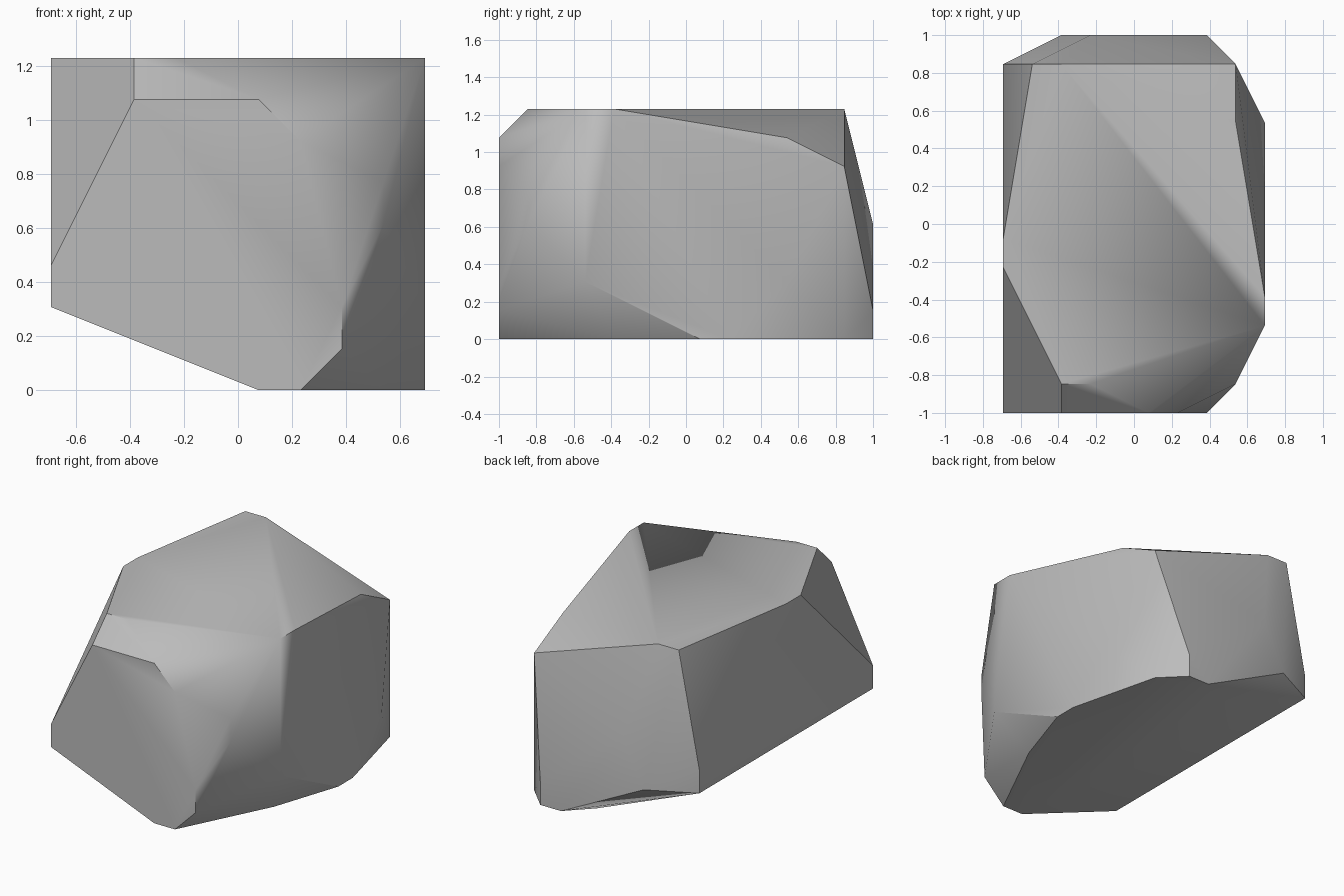
import bpy
import bmesh

cube = bpy.data.objects.get("Cube")
if cube:
    bpy.data.objects.remove(cube, do_unlink=True)

STEP = 2 / 13            # the boulder is chiselled on a coarse grid
WIDTH, DEPTH, HEIGHT = 9, 13, 8


def facet(axis, level, outline):
    """Place a flat outline on the plane where the given axis equals level."""
    points = []
    for pair in outline:
        point = list(pair)
        point.insert(axis, level)
        points.append(point)
    return points


X, Y, Z = range(3)
corners = []
# Front and back faces, as x and z
corners += facet(Y, 0, [(0, 3), (2, 7), (5, 7), (6, 6), (7, 2), (7, 1), (6, 0), (5, 0), (0, 2)])
corners += facet(Y, DEPTH, [(2, 2), (3, 4), (7, 1), (7, 0), (6, 0)])
# Top and bottom faces, as x and y
corners += facet(Z, HEIGHT, [(1, 12), (2, 12), (9, 4), (9, 3), (3, 1), (2, 1), (0, 5), (0, 6)])
corners += facet(Z, 0, [(9, 8), (9, 7), (8, 4), (8, 12), (5, 12)])
# Side faces and the shoulder beside the left one, as y and z
corners += facet(X, 0, [(12, 2), (12, 3)])
corners += facet(X, WIDTH, [(3, 2), (10, 2)])
corners += facet(X, WIDTH - 1, [(12, 6), (10, 7), (1, 5), (1, 4)])

# Wrap the facets in a convex skin and merge its coplanar triangles
bm = bmesh.new()
for x, y, z in corners:
    bm.verts.new(((x - WIDTH / 2) * STEP, (y - DEPTH / 2) * STEP, z * STEP))
hull = bmesh.ops.convex_hull(bm, input=bm.verts[:])
loose = {g for g in hull["geom_interior"] + hull["geom_unused"]
         if isinstance(g, bmesh.types.BMVert)}
bmesh.ops.delete(bm, geom=list(loose), context="VERTS")
bmesh.ops.dissolve_limit(bm, angle_limit=0.01, verts=bm.verts[:], edges=bm.edges[:])
bmesh.ops.recalc_face_normals(bm, faces=bm.faces[:])
mesh = bpy.data.meshes.new("boulder")
bm.to_mesh(mesh)
bm.free()

# Plain grey stone
stone = bpy.data.materials.new("grey stone")
stone.use_nodes = True
grey = (0.5, 0.5, 0.5, 1)
stone.diffuse_color = grey
stone.node_tree.nodes["Principled BSDF"].inputs["Base Color"].default_value = grey
mesh.materials.append(stone)

boulder = bpy.data.objects.new("boulder", mesh)
bpy.context.collection.objects.link(boulder)
bpy.ops.object.select_all(action="DESELECT")
boulder.select_set(True)
bpy.context.view_layer.objects.active = boulder
bpy.ops.object.shade_smooth_by_angle(angle=0.6)
